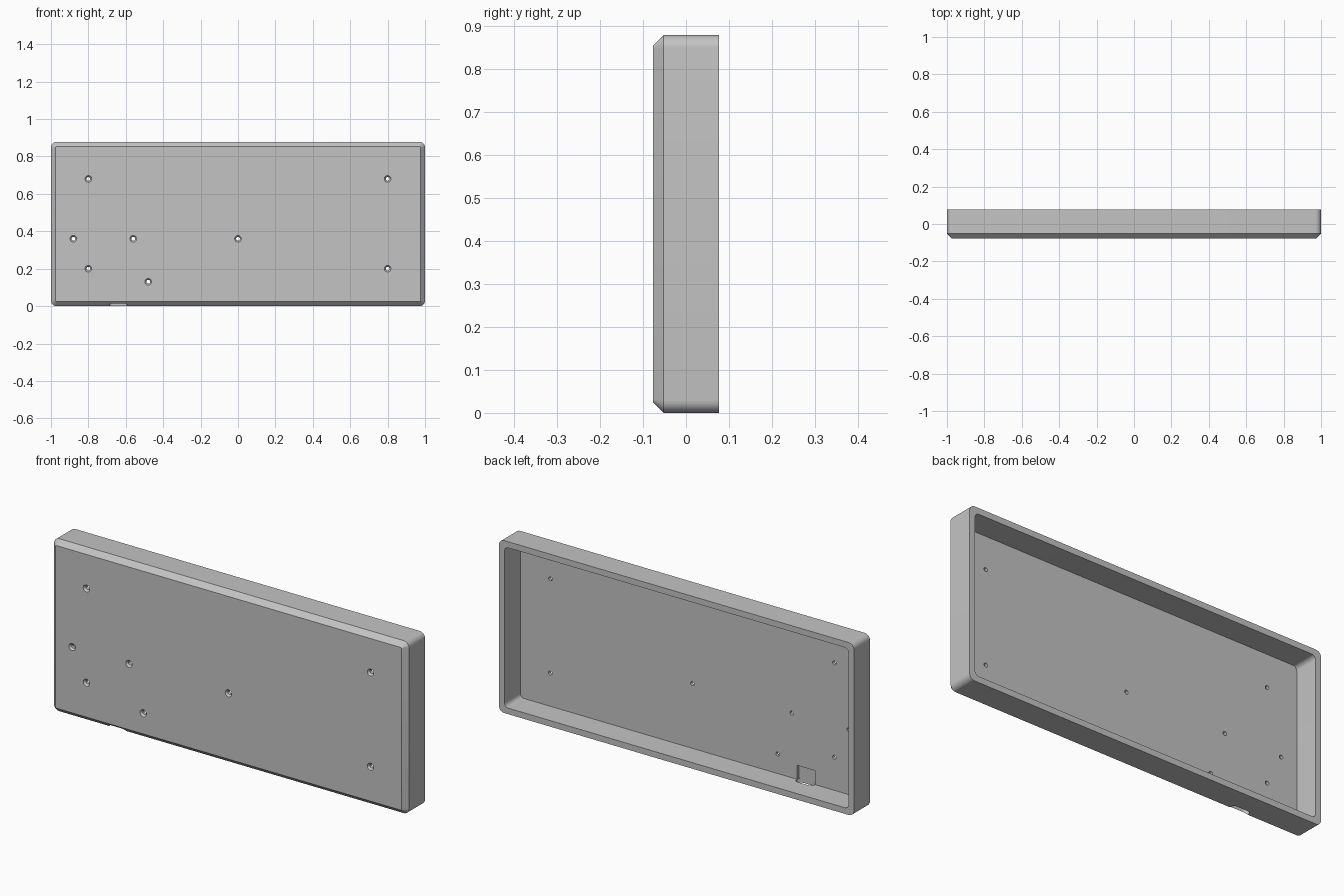
import bpy
import bmesh
from math import cos, sin, pi, radians

if "Cube" in bpy.data.objects:
    bpy.data.objects.remove(bpy.data.objects["Cube"], do_unlink=True)

HEIGHT = 0.878
FRONT, BACK = -0.077, 0.077
CHAMFER = 0.025
WALL = 0.031
FLOOR = -0.051
MID = HEIGHT / 2

grey = bpy.data.materials.new("plain grey")
grey.use_nodes = True
grey.diffuse_color = (0.55, 0.55, 0.55, 1)
grey.node_tree.nodes["Principled BSDF"].inputs["Base Color"].default_value = grey.diffuse_color


def rounded_rect(half_w, half_h, radius, steps=8):
    """Outline of a rounded rectangle around the origin."""
    pts = []
    for q, (sx, sz) in enumerate([(1, 1), (-1, 1), (-1, -1), (1, -1)]):
        for i in range(steps + 1):
            a = (q + i / steps) * pi / 2
            pts.append((sx * (half_w - radius) + radius * cos(a),
                        sz * (half_h - radius) + radius * sin(a)))
    return pts


def circle(radius, sides=24):
    return [(radius * cos(2 * pi * i / sides), radius * sin(2 * pi * i / sides))
            for i in range(sides)]


def loft(name, sections, place):
    """Join matching outlines at successive depths into a closed solid."""
    bm = bmesh.new()
    rings = [[bm.verts.new(place(u, v, d)) for u, v in pts] for d, pts in sections]
    n = len(rings[0])
    for a, b in zip(rings, rings[1:]):
        for i in range(n):
            j = (i + 1) % n
            bm.faces.new((a[i], a[j], b[j], b[i]))
    bm.faces.new(rings[0])
    bm.faces.new(rings[-1])
    bmesh.ops.recalc_face_normals(bm, faces=bm.faces)
    mesh = bpy.data.meshes.new(name)
    bm.to_mesh(mesh)
    bm.free()
    mesh.materials.append(grey)
    obj = bpy.data.objects.new(name, mesh)
    bpy.context.collection.objects.link(obj)
    return obj


# Shallow tray: chamfered front plate, outer walls, back rim, inner cavity
def ring(inset, radius):
    return rounded_rect(1 - inset, MID - inset, radius)


tray = loft("tray", [
    (FRONT, ring(CHAMFER, 0.006)),
    (FRONT + CHAMFER, ring(0, 0.03)),
    (BACK, ring(0, 0.03)),
    (BACK, ring(WALL, 0.022)),
    (FLOOR, ring(WALL, 0.022)),
], lambda u, v, d: (u, d, MID + v))

cutters = []

# Countersunk screw holes through the front plate
holes = [(-0.8, 0.68), (0.8, 0.68), (-0.8, 0.2), (0.8, 0.2),
         (-0.88, 0.36), (-0.56, 0.36), (0, 0.36), (-0.48, 0.13)]
for x, z in holes:
    cutters.append(loft("screw_hole_cutter", [
        (FRONT - 0.01, circle(0.018)),
        (FRONT, circle(0.018)),
        (FRONT + 0.01, circle(0.01)),
        (FLOOR + 0.02, circle(0.01)),
    ], lambda u, v, d, x=x, z=z: (x + u, d, z + v)))

# Cable port: rounded slot through the bottom wall and a pocket in the floor
PORT_X = -0.64
cutters.append(loft("port_slot_cutter", [
    (-0.02, rounded_rect(0.05, 0.019, 0.018)),
    (0.06, rounded_rect(0.05, 0.019, 0.018)),
], lambda u, v, d: (PORT_X + u, -0.047 + v, d)))
cutters.append(loft("port_pocket_cutter", [
    (-0.066, rounded_rect(0.05, 0.035, 0.001, 1)),
    (FLOOR + 0.02, rounded_rect(0.05, 0.035, 0.001, 1)),
], lambda u, v, d: (PORT_X + u, d, 0.067 + v)))

# Cut every opening, then discard the cutters
bpy.context.view_layer.objects.active = tray
tray.select_set(True)
for cutter in cutters:
    cutter.hide_render = True
    mod = tray.modifiers.new("opening", 'BOOLEAN')
    mod.operation = 'DIFFERENCE'
    mod.solver = 'EXACT'
    mod.object = cutter
    bpy.ops.object.modifier_apply(modifier=mod.name)
    bpy.data.objects.remove(cutter, do_unlink=True)

bpy.ops.object.select_all(action='DESELECT')
tray.select_set(True)
bpy.ops.object.shade_smooth_by_angle(angle=radians(30))
